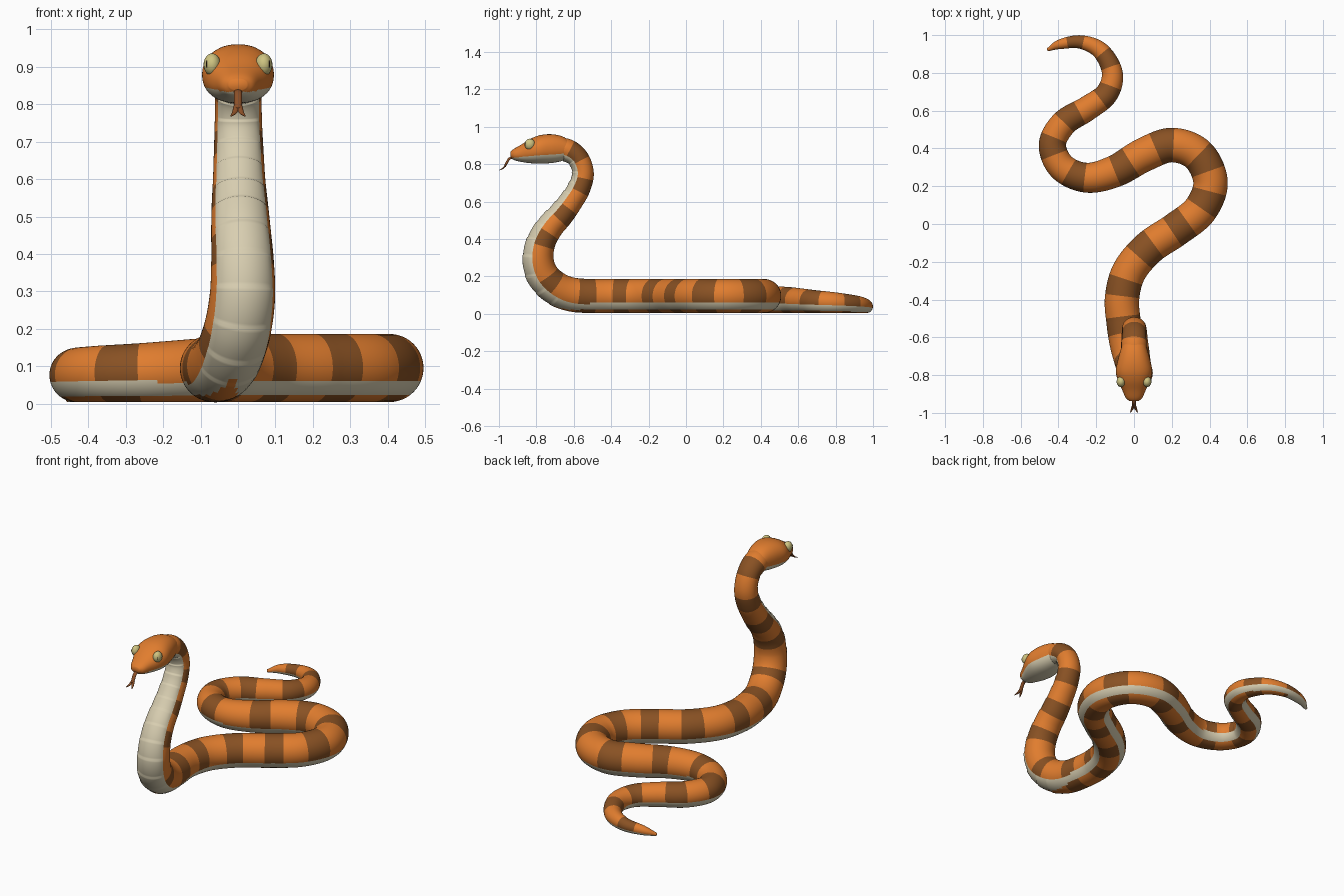
import bpy, bmesh, math
from mathutils import Vector

if "Cube" in bpy.data.objects:
    bpy.data.objects.remove(bpy.data.objects["Cube"])


def material(name, rgb):
    m = bpy.data.materials.new(name)
    m.diffuse_color = (*rgb, 1)
    m.use_nodes = True
    m.node_tree.nodes["Principled BSDF"].inputs["Base Color"].default_value = m.diffuse_color
    return m


ORANGE = material("orange", (0.75, 0.205, 0.028))
BROWN = material("band brown", (0.25, 0.083, 0.017))
CREAM = material("belly cream", (0.69, 0.62, 0.44))
YELLOW = material("eye yellow", (0.62, 0.55, 0.22))
RED = material("tongue brown", (0.26, 0.078, 0.02))
DARK = material("pupil dark", (0.03, 0.015, 0.008))


def spline(pts, steps):
    """Catmull-Rom through tuples of any length."""
    out = []
    n = len(pts)
    ext = lambda a, b: tuple(2 * p - q for p, q in zip(a, b))
    p = [ext(pts[0], pts[1])] + list(pts) + [ext(pts[-1], pts[-2])]
    for i in range(1, n):
        for k in range(steps):
            t = k / steps
            out.append(tuple(
                0.5 * (2 * b + (c - a) * t + (2 * a - 5 * b + 4 * c - d) * t * t
                       + (3 * b - a - 3 * c + d) * t ** 3)
                for a, b, c, d in zip(p[i - 1], p[i], p[i + 1], p[i + 2])))
    out.append(tuple(pts[-1]))
    return out


def loft(name, rings, mats, rule=None):
    """Skin closed rings; rule(ring, segment, centre) gives the material slot."""
    bm = bmesh.new()
    vs = [[bm.verts.new(c) for c in r] for r in rings]
    n = len(rings[0])
    for i in range(len(vs) - 1):
        for j in range(n):
            k = (j + 1) % n
            f = bm.faces.new((vs[i][j], vs[i][k], vs[i + 1][k], vs[i + 1][j]))
            if rule:
                f.material_index = rule(i, j, f.calc_center_median())
    bm.faces.new(vs[0])
    bm.faces.new(vs[-1])
    bmesh.ops.recalc_face_normals(bm, faces=bm.faces[:])
    for f in bm.faces:
        f.smooth = True
    me = bpy.data.meshes.new(name)
    bm.to_mesh(me)
    bm.free()
    for m in mats:
        me.materials.append(m)
    ob = bpy.data.objects.new(name, me)
    bpy.context.collection.objects.link(ob)
    return ob


# ---- body: tail tip to neck; lying part is x, y, radius
ground = [(-.458, .922, .008), (-.39, .952, .026), (-.28, .963, .036), (-.175, .915, .046),
          (-.115, .80, .055), (-.145, .69, .061), (-.25, .61, .066), (-.37, .535, .070),
          (-.432, .42, .072), (-.38, .30, .075), (-.25, .245, .079), (-.10, .28, .085),
          (.05, .365, .090), (.20, .418, .091), (.34, .365, .091), (.405, .22, .091),
          (.35, .075, .091), (.22, -.03, .091), (.08, -.125, .091), (-.025, -.25, .091),
          (-.063, -.39, .091), (-.055, -.52, .091)]
# raised part is x, y, z, radius
neck = [(-.04, -.62, .105, .091), (-.02, -.70, .14, .089), (0, -.765, .205, .086),
        (.012, -.79, .29, .082), (.012, -.775, .38, .077), (.008, -.73, .46, .072),
        (.005, -.668, .53, .068), (.003, -.615, .60, .063), (.002, -.572, .67, .060),
        (.001, -.55, .75, .057), (.001, -.575, .83, .056), (0, -.635, .875, .060),
        (0, -.70, .88, .058)]
STEPS, SEG = 16, 48
path = spline([(x, y, r + .004, r) for x, y, r in ground] + neck, STEPS)
neck_start = (len(ground) - 1) * STEPS
P = [Vector(p[:3]) for p in path]
R = [p[3] for p in path]
T = [(P[min(i + 1, len(P) - 1)] - P[max(i - 1, 0)]).normalized() for i in range(len(P))]
S = [0.0]
for a, b in zip(P, P[1:]):
    S.append(S[-1] + (b - a).length)

# brown band centres along the body
bands = [(-.31, .96, .04), (-.13, .88, .05), (-.15, .69, .06), (-.33, .57, .07), (-.43, .41, .07),
         (-.305, .262, .08), (-.06, .31, .09), (.16, .42, .09), (.37, .33, .09), (.385, .13, .09),
         (.25, -.01, .09), (.06, -.14, .09), (-.055, -.34, .09), (-.05, -.54, .09),
         (-.005, -.74, .17), (.01, -.765, .40), (.005, -.66, .54), (0, -.565, .69),
         (0, -.59, .85)]
band_s = [S[min(range(len(P)), key=lambda i: (P[i] - Vector(b)).length)] for b in bands]

rings = []
side = None
for i, (p, r, t) in enumerate(zip(P, R, T)):
    if i < neck_start:
        side = t.cross(Vector((0, 0, 1))).normalized()
    else:
        side = side + Vector((-.03, 0, 0))
        side = (side - t * side.dot(t)).normalized()
    belly = t.cross(side)
    rise = min(1, max(0, (i - neck_start - STEPS) / STEPS))
    wide = 1 + .11 * min(1, max(0, (i - neck_start - STEPS) / (5 * STEPS)))
    ring = []
    for j in range(SEG):
        a = 2 * math.pi * j / SEG          # angle from the belly line
        # overlapping belly scales as a small sawtooth
        scale = .004 * rise * ((S[i] / .075) % 1) * max(0, min(1, (math.cos(a) - .45) * 5))
        ring.append(p + belly * math.cos(a) * (r + scale) + side * math.sin(a) * (r * wide + scale))
    rings.append(ring)


def body_rule(i, j, c):
    a = 360 * (j + .5) / SEG
    a = min(a, 360 - a)
    up = max(0, T[i].z)
    under, limit = 0, 60
    if i < neck_start + 4 * STEPS and R[i] > .035:
        under = 38 * (1 - up / .6)         # banded underside where it lies down
    if i < neck_start:
        limit = 75 if R[i] < .08 else 68
    if under < a < limit:
        return 2
    s = (S[i] + S[i + 1]) / 2
    half = .038 if i > neck_start + 2 * STEPS else .048 if R[i] > .06 else .043
    return 1 if min(abs(s - b) for b in band_s) < half else 0


loft("body", rings, (ORANGE, BROWN, CREAM), body_rule)

# ---- head: y, half width, top z, bottom z
sections = spline([(-.60, .050, .912, .845), (-.66, .069, .948, .818), (-.72, .086, .960, .806),
                   (-.78, .096, .955, .803), (-.83, .085, .936, .805), (-.88, .062, .905, .812),
                   (-.92, .044, .882, .822), (-.938, .024, .867, .838)], 6)
head_rings = []
for y, w, zt, zb in sections:
    ring = []
    for j in range(SEG):
        a = 2 * math.pi * j / SEG
        sx, cz = math.sin(a), math.cos(a)
        ring.append((w * math.copysign(abs(sx) ** .88, sx), y,
                     (zt + zb) / 2 + (zt - zb) / 2 * math.copysign(abs(cz) ** .92, cz)))
    head_rings.append(ring)
loft("head", head_rings, (ORANGE, CREAM),
     lambda i, j, c: 1 if c.z < .836 + (c.y + .9) * .09 else 0)


# ---- small round parts
def ball(name, loc, radii, mat, rot=0):
    bpy.ops.mesh.primitive_uv_sphere_add(segments=24, ring_count=14, radius=1, location=loc)
    ob = bpy.context.object
    ob.name = name
    ob.scale = radii
    ob.rotation_euler = (0, 0, rot)
    ob.data.materials.append(mat)
    bpy.ops.object.shade_smooth()


for sgn, nm in ((-1, "left"), (1, "right")):
    ball("eye_" + nm, (sgn * .069, -.835, .906), (.023, .028, .030), YELLOW)
    ball("pupil_" + nm, (sgn * .0835, -.8555, .908), (.002, .0025, .009), DARK, sgn * .6)
    ball("nostril_" + nm, (sgn * .022, -.928, .864), (.005, .004, .003), BROWN)


# ---- forked tongue
def tube(name, pts):
    p = spline(pts, 5)
    rs = []
    for i, (x, y, z, r) in enumerate(p):
        a, b = p[max(i - 1, 0)], p[min(i + 1, len(p) - 1)]
        t = Vector([b[k] - a[k] for k in range(3)]).normalized()
        u = (Vector((1, 0, 0)) - t * t.x).normalized()
        v = t.cross(u)
        rs.append([Vector((x, y, z)) + u * r * math.cos(k * math.pi / 5)
                   + v * r * .6 * math.sin(k * math.pi / 5) for k in range(10)])
    loft(name, rs, (RED,))


tube("tongue", [(0, -.90, .838, .011), (0, -.94, .832, .011), (0, -.957, .81, .011),
                (0, -.968, .788, .010)])
for sgn, nm in ((-1, "left"), (1, "right")):
    tube("tongue_fork_" + nm, [(sgn * .003, -.962, .797, .008), (sgn * .009, -.977, .779, .007),
                               (sgn * .019, -.998, .768, .002)])
